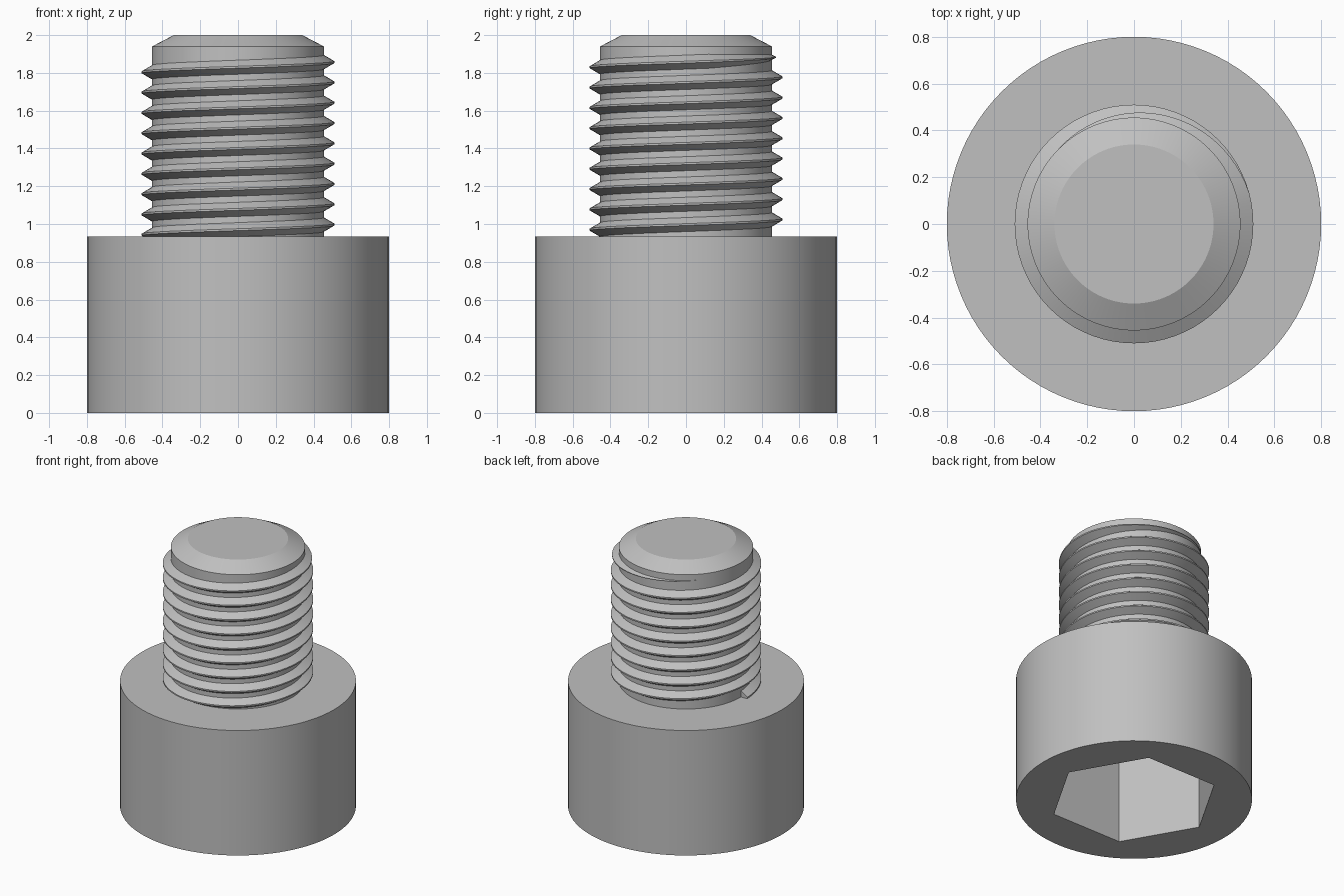
import bpy
import bmesh
from math import cos, sin, pi, radians

cube = bpy.data.objects.get("Cube")
if cube:
    bpy.data.objects.remove(cube, do_unlink=True)

HEAD_R, HEAD_TOP = 0.8, 0.935
CORE_R, CREST_R = 0.455, 0.51
PITCH = 0.1075
SEGMENTS = 96

steel = bpy.data.materials.new("steel_grey")
steel.use_nodes = True
grey = (0.53, 0.53, 0.53, 1)
steel.diffuse_color = grey
steel.node_tree.nodes["Principled BSDF"].inputs["Base Color"].default_value = grey


def finish(name, bm):
    """Turn a bmesh into a smooth-shaded object with crisp edges."""
    bmesh.ops.recalc_face_normals(bm, faces=bm.faces)
    mesh = bpy.data.meshes.new(name)
    bm.to_mesh(mesh)
    bm.free()
    mesh.materials.append(steel)
    obj = bpy.data.objects.new(name, mesh)
    bpy.context.collection.objects.link(obj)
    bpy.ops.object.select_all(action='DESELECT')
    obj.select_set(True)
    bpy.context.view_layer.objects.active = obj
    bpy.ops.object.shade_smooth_by_angle(angle=radians(25))
    return obj


def skin(bm, rings, closed):
    """Join neighbouring rings with quads and cap both ends."""
    count = len(rings[0])
    for low, high in zip(rings, rings[1:]):
        for i in range(count):
            j = (i + 1) % count
            bm.faces.new((low[i], low[j], high[j], high[i]))
    if closed:
        bm.faces.new(rings[0])
        bm.faces.new(rings[-1])


def round_radius(r):
    return lambda a: r


def hex_radius(apothem):
    return lambda a: apothem / cos(a % (pi / 3) - pi / 6)


def lathe(name, profile):
    """Stack rings given as (radius function, height)."""
    bm = bmesh.new()
    angles = [2 * pi * i / SEGMENTS for i in range(SEGMENTS)]
    rings = [[bm.verts.new((r(a) * cos(a), r(a) * sin(a), z)) for a in angles]
             for r, z in profile]
    skin(bm, rings, True)
    return finish(name, bm)


# Head with its hexagonal socket opening downwards
socket = hex_radius(0.5)
lathe("socket_head", [
    (round_radius(0.3), HEAD_TOP),
    (round_radius(HEAD_R), HEAD_TOP),
    (round_radius(HEAD_R), 0),
    (socket, 0),
    (socket, 0.7),
])

# Shank core with a chamfered tip
lathe("shank", [
    (round_radius(CORE_R), HEAD_TOP - 0.03),
    (round_radius(CORE_R), 1.94),
    (round_radius(0.34), 2),
])

# Helical thread ridge, fading into the core at its upper end
bm = bmesh.new()
rings = []
fade_start, fade_end = 15, 135
for deg in range(-360 * 9 + 180, fade_end + 1, 5):
    a = radians(deg)
    z = 1.857 + PITCH * deg / 360
    size = min(1, max(0.02, (fade_end - deg) / (fade_end - fade_start)))
    crest = CORE_R + (CREST_R - CORE_R) * size
    section = [(CORE_R - 0.008, -0.042), (crest, -0.005),
               (crest, 0.005), (CORE_R - 0.008, 0.042)]
    rings.append([bm.verts.new((r * cos(a), r * sin(a), z + dz * size))
                  for r, dz in section])
skin(bm, rings, True)
finish("thread", bm)
